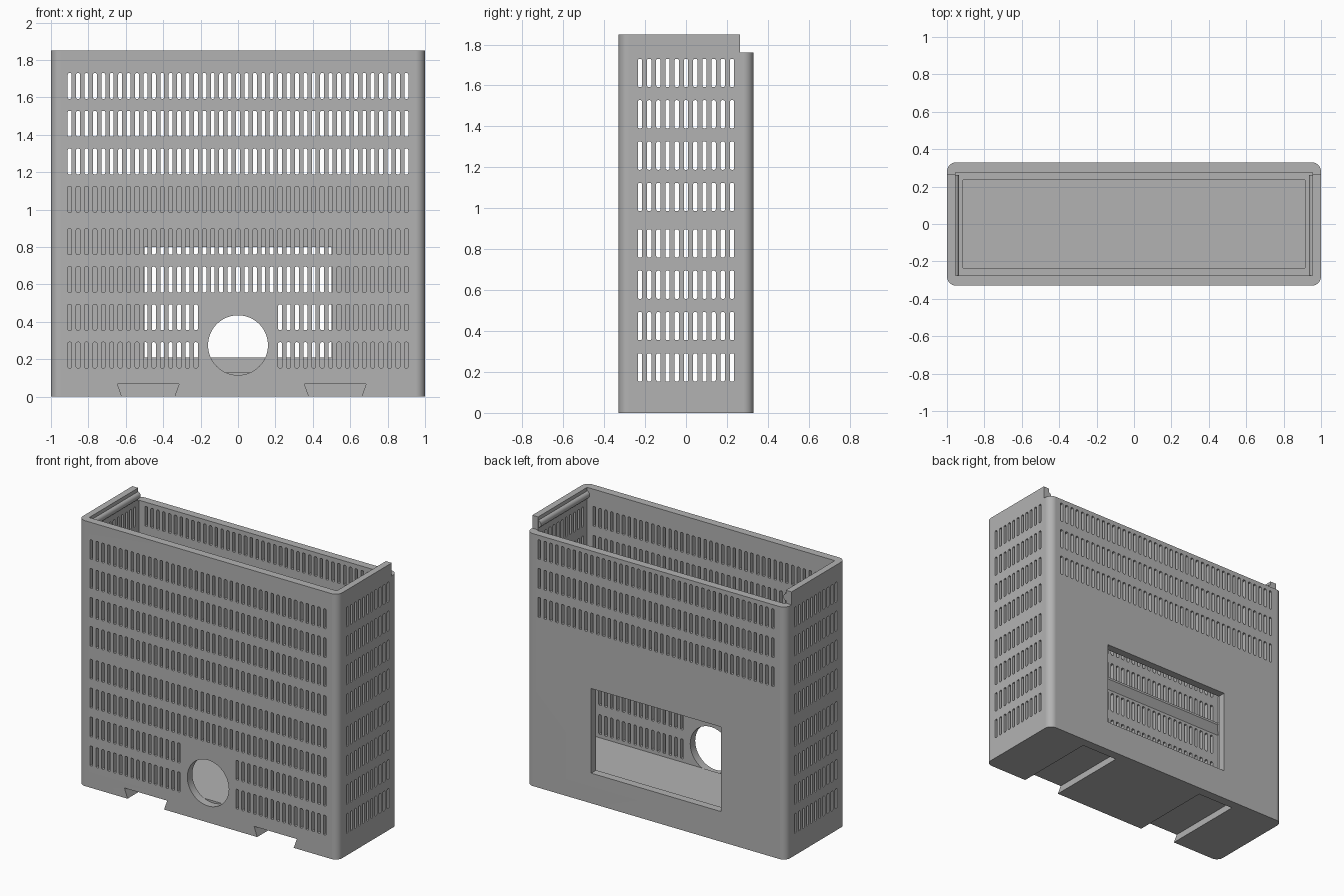
import bpy, bmesh
from math import pi, cos, sin
from mathutils import Vector

cube = bpy.data.objects.get("Cube")
if cube:
    bpy.data.objects.remove(cube, do_unlink=True)

# Overall sizes
HX, HY, TOP = 1.0, 0.33, 1.85
IX, IY, FLOOR = 0.955, 0.275, 0.13
BACK_TOP, LIP_END = 1.76, 0.265

grey = bpy.data.materials.new("plain grey")
grey.use_nodes = True
grey.diffuse_color = (0.45, 0.45, 0.45, 1)
grey.node_tree.nodes["Principled BSDF"].inputs["Base Color"].default_value = grey.diffuse_color


def prism(bm, points, direction):
    """Extrude a closed outline along a direction."""
    d = Vector(direction)
    a = [bm.verts.new(p) for p in points]
    b = [bm.verts.new(Vector(p) + d) for p in points]
    bm.faces.new(a)
    bm.faces.new(b[::-1])
    n = len(a)
    for i in range(n):
        bm.faces.new((a[i], b[i], b[(i + 1) % n], a[(i + 1) % n]))


def box(bm, x0, x1, y0, y1, z0, z1):
    prism(bm, [(x0, y0, z0), (x1, y0, z0), (x1, y1, z0), (x0, y1, z0)], (0, 0, z1 - z0))


def make(name, bm):
    bmesh.ops.recalc_face_normals(bm, faces=bm.faces)
    mesh = bpy.data.meshes.new(name)
    bm.to_mesh(mesh)
    bm.free()
    mesh.materials.append(grey)
    ob = bpy.data.objects.new(name, mesh)
    bpy.context.collection.objects.link(ob)
    return ob


def rounded(hw, hh, r, seg):
    """Outline of a rounded rectangle centred on the origin."""
    pts = []
    for q, (sx, sy) in enumerate([(1, 1), (-1, 1), (-1, -1), (1, -1)]):
        for i in range(seg + 1):
            t = (q + i / seg) * pi / 2
            pts.append((sx * (hw - r) + r * cos(t), sy * (hh - r) + r * sin(t)))
    return pts


# Outer shell with rounded upright corners
bm = bmesh.new()
prism(bm, [(x, y, 0) for x, y in rounded(HX, HY, 0.05, 8)], (0, 0, TOP))
case = make("case", bm)

# Cavity
cavity = bmesh.new()
box(cavity, -IX, IX, -IY, IY, FLOOR, TOP + 0.2)

# Lowered back wall
back_step = bmesh.new()
box(back_step, -1.2, 1.2, LIP_END, 0.5, BACK_TOP, TOP + 0.3)

# Rear window, round front hole and dovetail channels under the floor
openings = bmesh.new()
box(openings, -0.5, 0.5, 0.2, 0.4, 0.21, 0.8)
ring = [(0.16 * cos(i * pi / 32), -0.4, 0.275 + 0.16 * sin(i * pi / 32)) for i in range(64)]
prism(openings, ring, (0, 0.4 - IY, 0))
for cx in (-0.48, 0.52):
    prism(openings, [(cx - 0.14, -0.4, -0.002), (cx + 0.14, -0.4, -0.002),
                     (cx + 0.165, -0.4, 0.068), (cx - 0.165, -0.4, 0.068)],
          (0, 0.4 + LIP_END, 0))

# Ventilation slots on all four walls
slots = bmesh.new()
outline = rounded(0.0105, 0.069, 0.007, 2)
rows = [0.222 + 0.202 * i for i in range(4)] + [1.055 + 0.202 * i for i in range(4)]
for r, z in enumerate(rows):
    for c in range(-20, 21):
        x = c * 0.045
        if r > 1 or abs(x) > 0.2:
            prism(slots, [(x + u, -0.4, z + v) for u, v in outline], (0, 0.15, 0))
        if r > 4:
            prism(slots, [(x + u, 0.25, z + v) for u, v in outline], (0, 0.15, 0))
    for c in range(-5, 6):
        for x0 in (-1.1, 0.9):
            prism(slots, [(x0, c * 0.045 + u, z + v) for u, v in outline], (0.2, 0, 0))

# Apply the cuts
bpy.context.view_layer.objects.active = case
for name, bm in (("cavity_cutter", cavity), ("back_step_cutter", back_step),
                 ("opening_cutter", openings), ("slot_cutter", slots)):
    cutter = make(name, bm)
    cutter.hide_render = True
    mod = case.modifiers.new(name, "BOOLEAN")
    mod.operation = "DIFFERENCE"
    mod.solver = "EXACT"
    mod.object = cutter
    bpy.ops.object.modifier_apply(modifier=name)
    bpy.data.objects.remove(cutter, do_unlink=True)

# Inner shelf running round the walls, with a sloped underside
bm = bmesh.new()
profile = [(-0.005, 0.908), (0.04, 0.965), (0.04, 0.98), (-0.005, 0.98)]
loops = []
for inset, z in profile:
    x, y = IX - inset, IY - inset
    loops.append([bm.verts.new(p) for p in ((-x, -y, z), (x, -y, z), (x, y, z), (-x, y, z))])
for k in range(4):
    a, b = loops[k], loops[(k + 1) % 4]
    for i in range(4):
        j = (i + 1) % 4
        bm.faces.new((a[i], a[j], b[j], b[i]))
make("inner_shelf", bm)

# Rounded lid rails inside the side lips
for name, s in (("left_lid_rail", 1), ("right_lid_rail", -1)):
    bm = bmesh.new()
    arc = [(s * (IX + 0.002 - 0.022 * sin(i * pi / 10)), -IY - 0.002,
            1.80 - 0.025 * cos(i * pi / 10)) for i in range(11)]
    prism(bm, arc, (0, IY + LIP_END, 0))
    make(name, bm)

# Smooth the curves and keep the edges sharp
for ob in bpy.context.collection.objects:
    ob.select_set(ob.type == "MESH" and grey.name in ob.data.materials)
bpy.ops.object.shade_smooth_by_angle(angle=pi / 6)
case.modifiers.new("flat_walls", "WEIGHTED_NORMAL").keep_sharp = True
